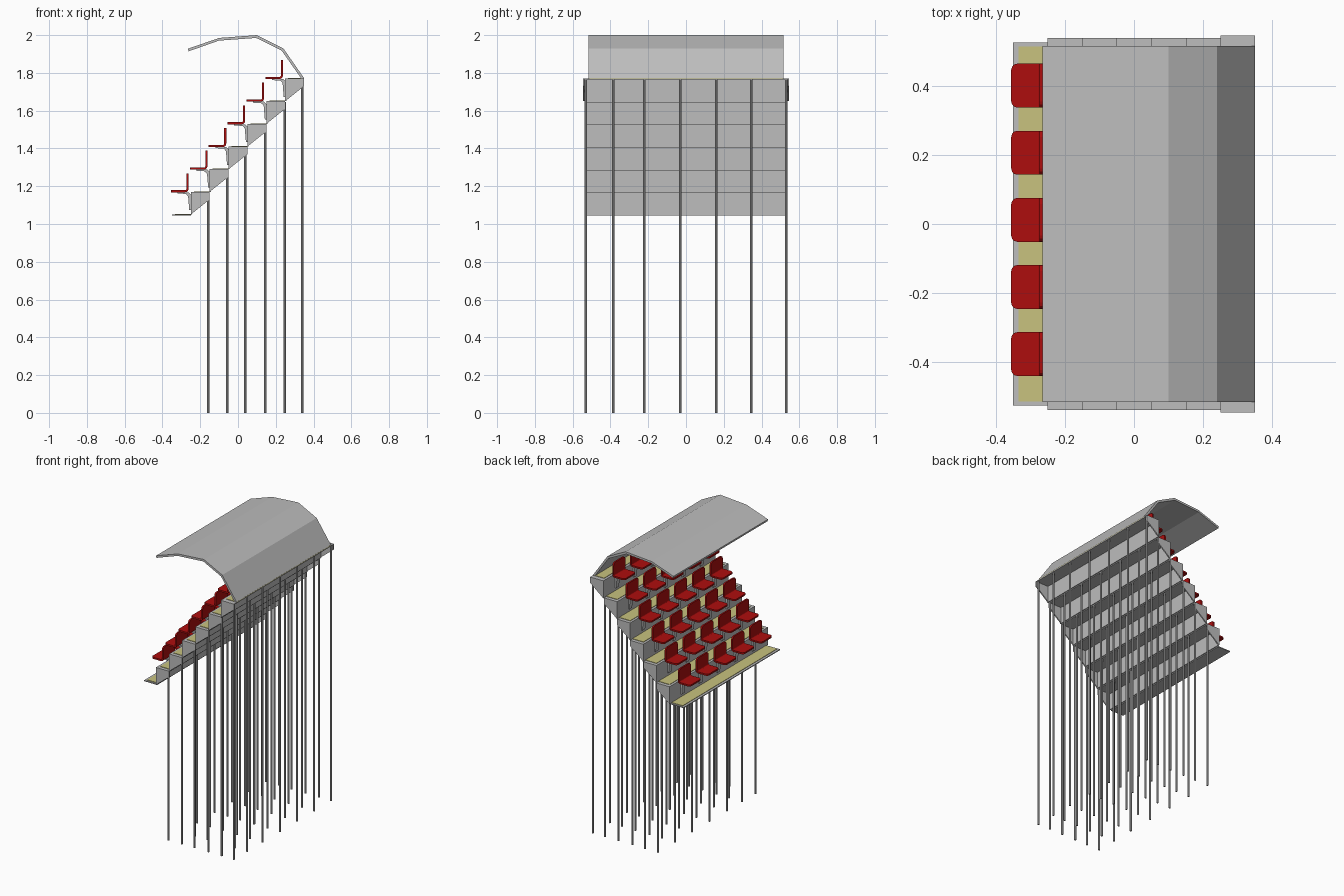
import bpy, bmesh, math

if "Cube" in bpy.data.objects:
    bpy.data.objects.remove(bpy.data.objects["Cube"])


def material(name, rgb):
    m = bpy.data.materials.new(name)
    m.diffuse_color = (*rgb, 1)
    m.use_nodes = True
    m.node_tree.nodes["Principled BSDF"].inputs["Base Color"].default_value = m.diffuse_color
    return m


GREY = material("concrete grey", (0.51, 0.51, 0.51))
YELLOW = material("pale yellow", (0.58, 0.54, 0.21))
RED = material("seat red", (0.42, 0.004, 0.004))

ROWS, DX, DZ = 6, 0.1, 0.12          # seat rows, tread depth, riser height
X0, Z0 = -0.35, 1.05                 # front lower corner of the first tread


def finish(name, bm, mat):
    bmesh.ops.recalc_face_normals(bm, faces=bm.faces)
    me = bpy.data.meshes.new(name)
    bm.to_mesh(me)
    bm.free()
    me.materials.append(mat)
    ob = bpy.data.objects.new(name, me)
    bpy.context.collection.objects.link(ob)
    return ob


def extrude_profile(bm, pts, y0, y1):
    """Closed x-z outline extruded from y0 to y1."""
    f = bm.faces.new([bm.verts.new((x, y0, z)) for x, z in pts])
    r = bmesh.ops.extrude_face_region(bm, geom=[f])
    vs = [g for g in r["geom"] if isinstance(g, bmesh.types.BMVert)]
    bmesh.ops.translate(bm, vec=(0, y1 - y0, 0), verts=vs)


def prism(name, pts, y0, y1, mat):
    bm = bmesh.new()
    extrude_profile(bm, pts, y0, y1)
    return finish(name, bm, mat)


def rect(x0, x1, z0, z1):
    return [(x0, z0), (x1, z0), (x1, z1), (x0, z1)]


# stepped treads, risers, end panels and yellow floor strips
for i in range(ROWS + 1):
    x, z = X0 + i * DX, Z0 + i * DZ
    half = 0.525 if i == 0 else 0.545 if i == ROWS else 0.537
    prism(f"tread_{i}", rect(x, x + DX, z - 0.006, z), -half, half, GREY)
    prism(f"floor_strip_{i}", rect(x + 0.016, x + DX, z, z + 0.003), -0.513, 0.513, YELLOW)
    if i:
        prism(f"riser_{i}", rect(x, x + 0.006, z - DZ, z - 0.006), -half, half, GREY)
        panel = [(x, z - DZ), (x + DX, z - 0.04), (x + DX, z), (x, z)]
        for s in (-1, 1):
            prism(f"end_panel_{i}_{'near' if s < 0 else 'far'}", panel,
                  s * half, s * (half - 0.008), GREY)

# support posts: a grid of thin columns reaching up to the treads
for i, px in enumerate((-0.158, -0.058, 0.038, 0.145, 0.247, 0.34)):
    bm = bmesh.new()
    top = Z0 + (i + 1) * DZ - 0.004
    for py in (-0.53, -0.385, -0.22, -0.03, 0.16, 0.345, 0.53):
        r = bmesh.ops.create_cone(bm, cap_ends=True, segments=8, radius1=0.0065,
                                  radius2=0.0065, depth=top)
        bmesh.ops.translate(bm, vec=(px, py, top / 2), verts=r["verts"])
    finish(f"post_row_{i + 1}", bm, GREY)


# seat shell: bent strip with rounded front and top corners
def seat_mesh():
    bm = bmesh.new()
    w, t = 0.127, 0.011
    outer = [(-0.355, 0)]
    inner = [(-0.355, t)]
    for k in range(5):                      # bend between pan and back
        a = math.radians(-90 + 22.5 * k)
        outer.append((-0.28 + 0.018 * math.cos(a), 0.018 + 0.018 * math.sin(a)))
        inner.append((-0.28 + 0.007 * math.cos(a), 0.018 + 0.007 * math.sin(a)))
    outer.append((-0.262, 0.1))
    inner.append((-0.273, 0.1))
    extrude_profile(bm, outer + inner[::-1], -w / 2, w / 2)
    corners = []
    for e in bm.edges:
        a, b = (v.co for v in e.verts)
        front = max(a.x, b.x) < -0.354
        top = min(a.z, b.z) > 0.099
        if (front or top) and abs(a.y - b.y) < 1e-5:
            corners.append(e)
    bmesh.ops.bevel(bm, geom=corners, offset=0.018, segments=3, profile=0.5,
                    affect='EDGES')
    ob = finish("seat", bm, RED)
    bpy.data.objects.remove(ob)
    return bpy.data.meshes["seat"]


# bracket: bent arm from under the seat down the riser
def bracket_mesh():
    pts = [(-0.32, 0), (-0.32, -0.006), (-0.275, -0.009), (-0.264, -0.022),
           (-0.258, -0.095), (-0.25, -0.095), (-0.25, -0.012), (-0.262, 0)]
    ob = prism("bracket", pts, -0.015, 0.015, GREY)
    me = ob.data
    bpy.data.objects.remove(ob)
    return me


seat, bracket = seat_mesh(), bracket_mesh()
for i in range(ROWS):
    for k in range(5):
        for name, me in (("seat", seat), ("seat_bracket", bracket)):
            ob = bpy.data.objects.new(f"{name}_{i + 1}_{k + 1}", me)
            ob.location = (i * DX, 0.012 + (k - 2) * 0.194, 1.168 + i * DZ)
            bpy.context.collection.objects.link(ob)

# folded canopy roof
over = [(-0.265, 1.928), (-0.10, 1.985), (0.10, 2.0), (0.24, 1.93), (0.35, 1.772)]
under = [(-0.262, 1.914), (-0.10, 1.971), (0.096, 1.985), (0.231, 1.918), (0.338, 1.766)]
prism("canopy_roof", over + under[::-1], -0.515, 0.515, GREY)
